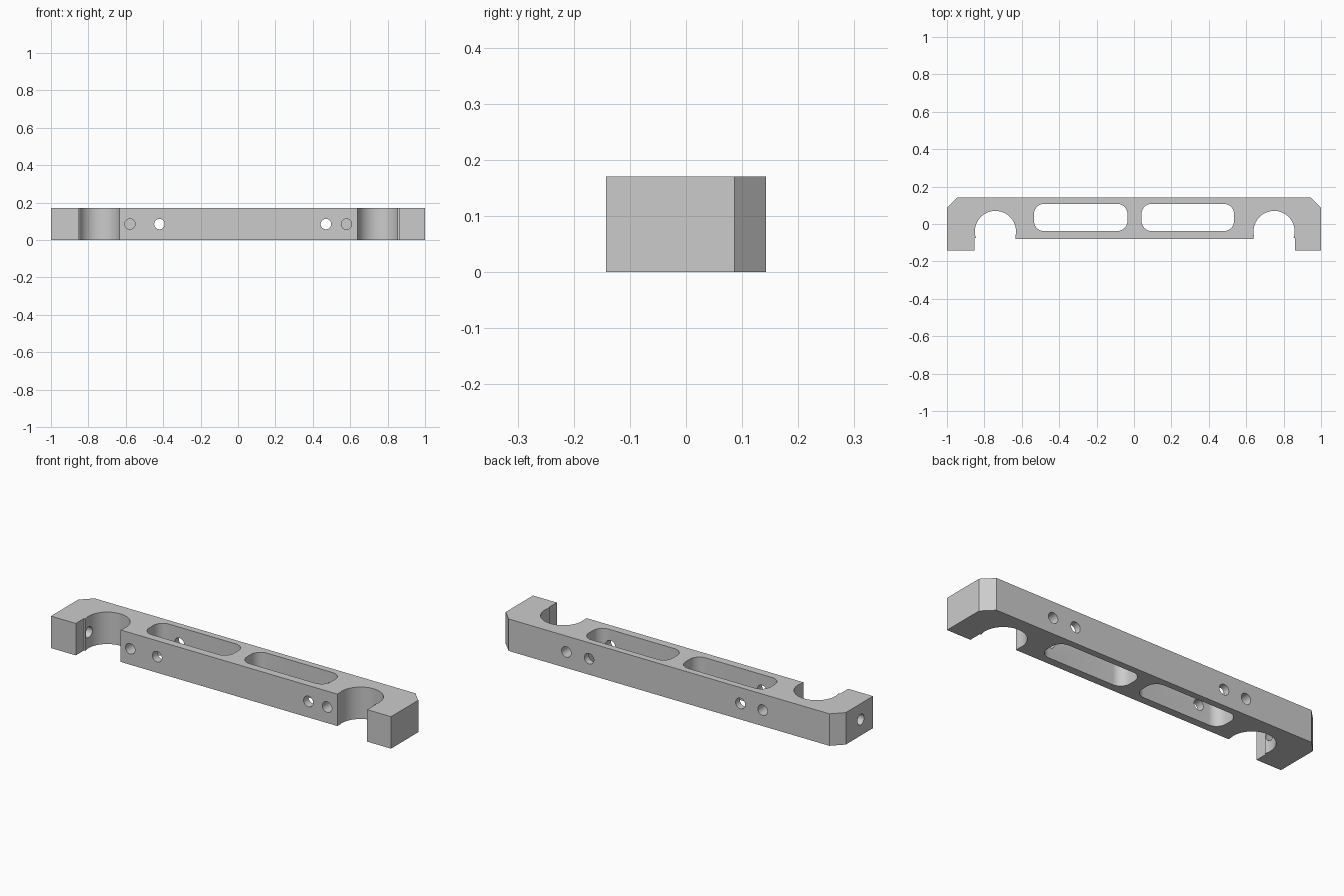
import bpy
import bmesh
import math
from mathutils import Matrix

HEIGHT = 0.17
MID = HEIGHT / 2

cube = bpy.data.objects.get("Cube")
if cube:
    bpy.data.objects.remove(cube, do_unlink=True)

grey = bpy.data.materials.new("light grey")
color = (0.6, 0.6, 0.6, 1)
grey.diffuse_color = color
grey.use_nodes = True
grey.node_tree.nodes["Principled BSDF"].inputs["Base Color"].default_value = color


def arc(cx, cy, r, start, end, steps):
    """Points along an arc, angles in degrees."""
    angles = [math.radians(start + (end - start) * i / steps) for i in range(steps + 1)]
    return [(cx + r * math.cos(a), cy + r * math.sin(a)) for a in angles]


def make_object(name, bm):
    bmesh.ops.recalc_face_normals(bm, faces=bm.faces)
    mesh = bpy.data.meshes.new(name)
    bm.to_mesh(mesh)
    bm.free()
    mesh.materials.append(grey)
    obj = bpy.data.objects.new(name, mesh)
    bpy.context.collection.objects.link(obj)
    return obj


def prism(name, outline, z0, z1):
    bm = bmesh.new()
    face = bm.faces.new([bm.verts.new((x, y, z0)) for x, y in outline])
    grown = bmesh.ops.extrude_face_region(bm, geom=[face])["geom"]
    top = [v for v in grown if isinstance(v, bmesh.types.BMVert)]
    bmesh.ops.translate(bm, verts=top, vec=(0, 0, z1 - z0))
    return make_object(name, bm)


def drill(name, center, depth, radius, axis):
    turn = Matrix.Rotation(math.pi / 2, 4, "X" if axis == "Y" else "Y")
    bm = bmesh.new()
    bmesh.ops.create_cone(bm, cap_ends=True, segments=32, radius1=radius, radius2=radius,
                          depth=depth, matrix=Matrix.Translation(center) @ turn)
    return make_object(name, bm)


def slot(name, x0, x1, y0, y1, r):
    corners = [(x1 - r, y1 - r, 0), (x0 + r, y1 - r, 90),
               (x0 + r, y0 + r, 180), (x1 - r, y0 + r, 270)]
    points = [p for cx, cy, a in corners for p in arc(cx, cy, r, a, a + 90, 10)]
    return prism(name, points, -0.1, HEIGHT + 0.1)


# Bar outline with chamfered back corners, end legs and round rod notches
outline = [(-1, -0.143), (-0.854, -0.143), (-0.854, -0.075)]
outline += arc(-0.741, -0.04, 0.11, 198, -10, 40)
outline += [(-0.634, -0.08), (0.64, -0.08)]
outline += arc(0.749, -0.04, 0.11, 190, -18, 40)
outline += [(0.86, -0.075), (0.86, -0.143), (1, -0.143),
            (1, 0.086), (0.943, 0.143), (-0.943, 0.143), (-1, 0.086)]
bar = prism("clamp_bar", outline, 0, HEIGHT)

# Lightening slots
cutters = [slot("slot_cutter_right", -0.535, -0.035, -0.038, 0.108, 0.055),
           slot("slot_cutter_left", 0.04, 0.535, -0.038, 0.108, 0.055)]

# Through holes, blind front holes, blind back holes
for x in (-0.42, 0.47):
    cutters.append(drill("through_hole_cutter", (x, 0, MID), 0.6, 0.028, "Y"))
for x in (-0.578, 0.58):
    cutters.append(drill("front_hole_cutter", (x, -0.08, MID), 0.14, 0.028, "Y"))
for x in (-0.551, 0.604):
    cutters.append(drill("back_hole_cutter", (x, 0.143, MID), 0.14, 0.028, "Y"))

# Set screw hole through the right end leg
cutters.append(drill("end_hole_cutter", (-0.95, -0.04, MID), 0.3, 0.028, "X"))

# Cut every opening into the bar
bpy.context.view_layer.objects.active = bar
for cutter in cutters:
    cutter.hide_render = True
    mod = bar.modifiers.new("cut", "BOOLEAN")
    mod.operation = "DIFFERENCE"
    mod.solver = "EXACT"
    mod.object = cutter
    bpy.ops.object.modifier_apply(modifier=mod.name)
    bpy.data.objects.remove(cutter, do_unlink=True)

# Smooth curved walls, crisp edges
for obj in bpy.context.selected_objects:
    obj.select_set(False)
bar.select_set(True)
bpy.ops.object.shade_smooth_by_angle(angle=math.radians(30))
